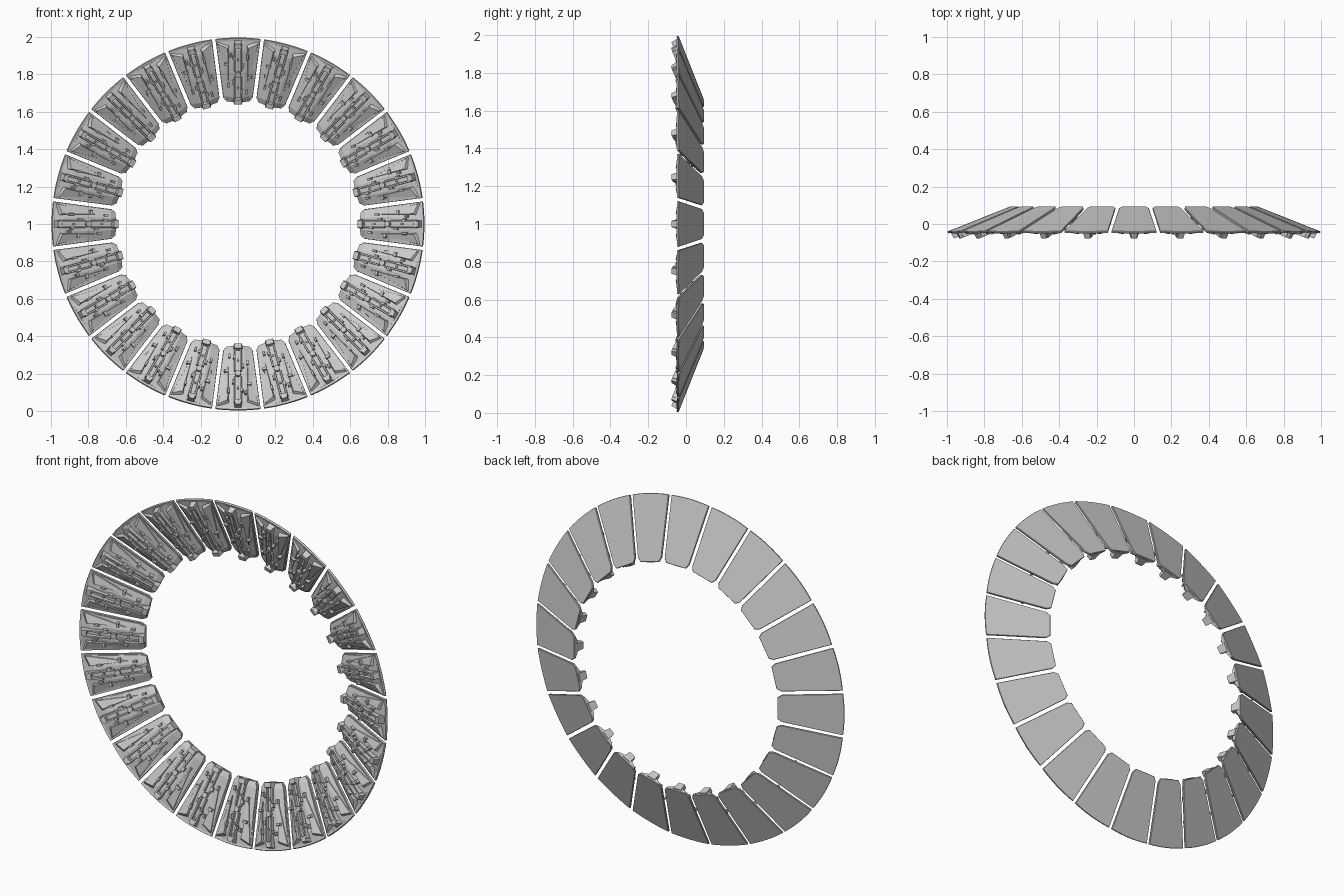
import bpy, bmesh
from math import sin, cos, pi, sqrt

if "Cube" in bpy.data.objects:
    bpy.data.objects.remove(bpy.data.objects["Cube"])

N = 24                      # segments in the ring
L = 0.366                   # slanted length of one segment
E = (0.929, -0.369)         # outward slant direction (radius, y)


def place(u, v, h, a):
    """u along the slant, v sideways, h above the back face."""
    r = 0.658 + E[0] * u + E[1] * h
    y = 0.095 + E[1] * u - E[0] * h
    return (r * cos(a) - v * sin(a), y, 1 + r * sin(a) + v * cos(a))


def ring(name, solids):
    """Repeat local solids (verts, faces) around the ring as one object."""
    bm = bmesh.new()
    for i in range(N):
        a = 2 * pi * i / N
        for verts, faces in solids:
            vs = [bm.verts.new(place(*p, a)) for p in verts]
            for f in faces:
                bm.faces.new([vs[k] for k in f])
    bmesh.ops.recalc_face_normals(bm, faces=bm.faces)
    me = bpy.data.meshes.new(name)
    bm.to_mesh(me)
    bm.free()
    ob = bpy.data.objects.new(name, me)
    bpy.context.collection.objects.link(ob)
    return ob


def loft(loops):
    """Solid through closed loops with equal counts."""
    n = len(loops[0])
    verts = [p for lp in loops for p in lp]
    faces = [list(range(n))[::-1], [len(verts) - n + k for k in range(n)]]
    for j in range(len(loops) - 1):
        for k in range(n):
            m = (k + 1) % n
            faces.append([j * n + k, j * n + m, (j + 1) * n + m, (j + 1) * n + k])
    return verts, faces


def block(u0, u1, v0, v1, h0, h1, t=0.0):
    """Box with its top tapered by t."""
    return loft([[(u0, v0, h0), (u1, v0, h0), (u1, v1, h0), (u0, v1, h0)],
                 [(u0 + t, v0 + t, h1), (u1 - t, v0 + t, h1),
                  (u1 - t, v1 - t, h1), (u0 + t, v1 - t, h1)]])


def disc(u, v, rad, h0, h1, n=8):
    return loft([[(u + rad * cos(2 * pi * k / n), v + rad * sin(2 * pi * k / n), h)
                  for k in range(n)] for h in (h0, h1)])


def outline(h, inset):
    """Trapezoid with clipped inner corners and an arced outer rim."""
    wi, wo = 0.077 - inset, 0.121 - inset
    pts = [(inset, -wi + 0.014, h), (0.022 + inset, -wi - 0.002, h)]
    for k in range(7):
        v = -wo + 2 * wo * k / 6
        r = sqrt(0.998 ** 2 - v * v)
        pts.append((L - (0.998 - r) / E[0] - inset, v, h))
    return pts + [(0.022 + inset, wi + 0.002, h), (inset, wi - 0.014, h)]


# Sloped base plates
ring("base_plate", [loft([outline(0.0, 0.002), outline(0.003, 0), outline(0.012, 0.002)])])

# Faceted raised body, ridge in the middle and folded flanks
def section(u, we, wm, he, hm):
    return [(u, -we, 0.008), (u, -we, he), (u, -wm, hm),
            (u, wm, hm), (u, we, he), (u, we, 0.008)]

ring("ridged_body", [loft([section(0.004, 0.060, 0.030, 0.014, 0.026),
                           section(0.035, 0.074, 0.032, 0.018, 0.036),
                           section(0.180, 0.090, 0.038, 0.018, 0.034),
                           section(0.300, 0.106, 0.030, 0.014, 0.028),
                           section(0.350, 0.108, 0.026, 0.010, 0.014)])])

# Triangular folded fins at the flanks
fins = []
for s in (-1, 1):
    tri = [(0.345, s * 0.112), (0.330, s * 0.045), (0.090, s * 0.052)]
    low = [(u, v, 0.010) for u, v in tri]
    high = [(0.335, s * 0.107, 0.018), (0.315, s * 0.055, 0.036), (0.110, s * 0.053, 0.034)]
    fins.append(loft([low, high]))
ring("flank_fin", fins)

# Twin rails along the ridge with end blocks
rails = []
for s in (-1, 1):
    for u0, u1 in ((0.015, 0.155), (0.185, 0.335)):
        c = s * 0.016
        rails.append(block(u0, u1, c - 0.006, c + 0.006, 0.02, 0.048, 0.002))
ring("twin_rail", rails)
ring("inner_nose", [block(-0.002, 0.035, -0.025, 0.025, 0.012, 0.060, 0.005)])
ring("outer_clamp", [block(0.315, 0.352, -0.020, 0.020, 0.010, 0.048, 0.005)])

# Centre hub and bolts
ring("centre_hub", [disc(0.17, 0, 0.016, 0.02, 0.052), disc(0.09, 0, 0.007, 0.02, 0.044, 6),
                    disc(0.25, 0, 0.007, 0.02, 0.044, 6)])

# Small lugs scattered on the flanks and across the rails
lugs = []
for u, v, l, w, h in ((0.105, 0.050, 0.028, 0.014, 0.046), (0.150, -0.062, 0.018, 0.026, 0.044),
                      (0.225, 0.060, 0.018, 0.028, 0.044), (0.265, -0.052, 0.032, 0.014, 0.046),
                      (0.065, -0.045, 0.026, 0.014, 0.046), (0.275, 0.042, 0.024, 0.014, 0.044),
                      (0.215, -0.026, 0.026, 0.014, 0.052), (0.125, 0.026, 0.026, 0.014, 0.052),
                      (0.265, 0.022, 0.022, 0.014, 0.054), (0.075, -0.022, 0.022, 0.014, 0.054)):
    lugs.append(block(u - l / 2, u + l / 2, v - w / 2, v + w / 2, 0.012, h, 0.002))
ring("flank_lug", lugs)
